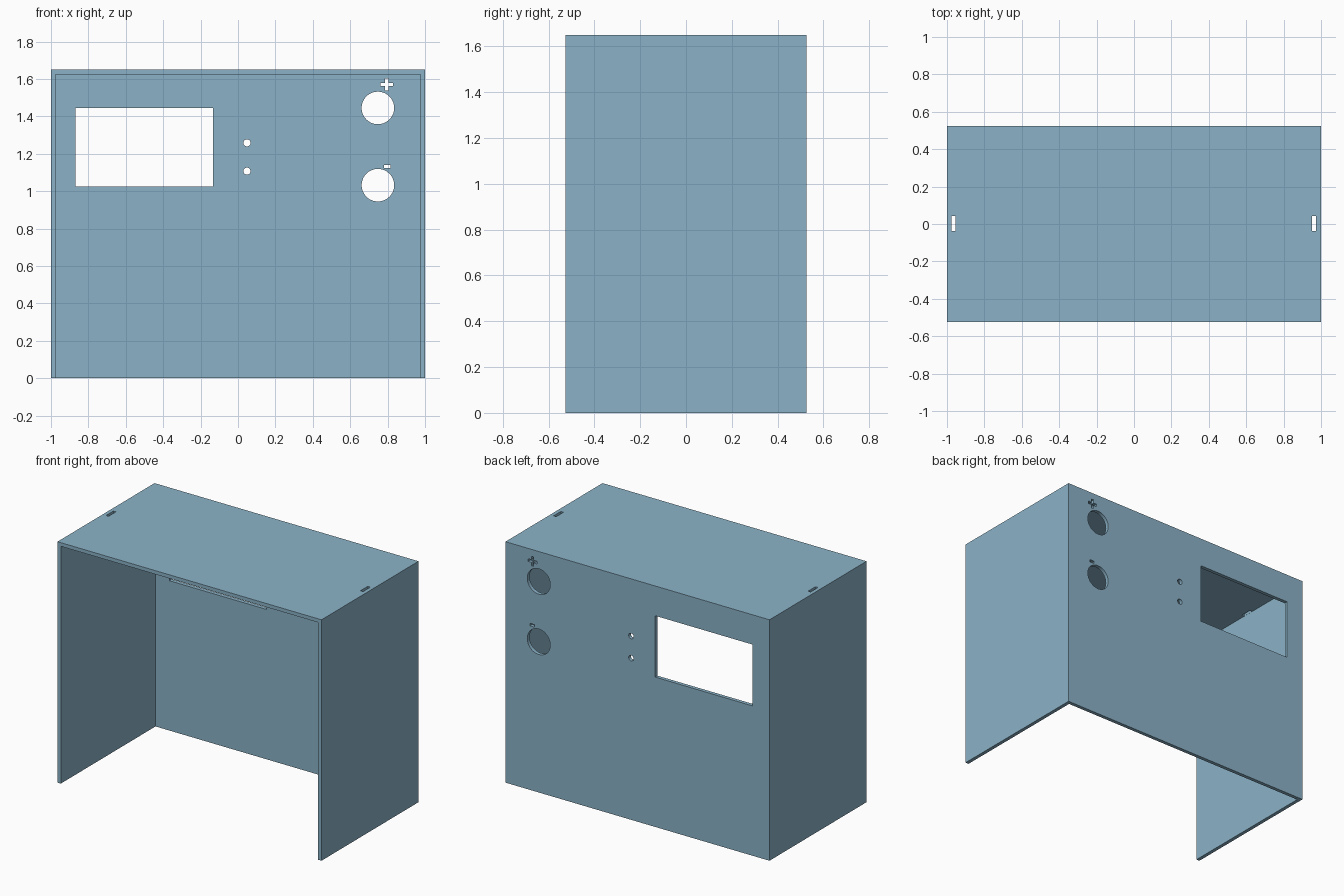
import bpy
import math

if "Cube" in bpy.data.objects:
    bpy.data.objects.remove(bpy.data.objects["Cube"])

W, D, H, T = 2.0, 1.05, 1.65, 0.025      # outer size and wall thickness
BACK = D / 2 - T / 2                     # centre of the rear panel

blue = bpy.data.materials.new("steel blue")
blue.diffuse_color = (0.258, 0.448, 0.575, 1)
blue.use_nodes = True
blue.node_tree.nodes["Principled BSDF"].inputs["Base Color"].default_value = blue.diffuse_color


def box(name, x, y, z):
    """Box from (min, max) pairs."""
    lo, hi = zip(x, y, z)
    bpy.ops.mesh.primitive_cube_add(size=1, location=[(a + b) / 2 for a, b in zip(lo, hi)])
    ob = bpy.context.object
    ob.name = name
    ob.scale = [b - a for a, b in zip(lo, hi)]
    bpy.ops.object.transform_apply(location=True, rotation=True, scale=True)
    return ob


def panel_box(name, cx, cz, w, h):
    return box(name, (cx - w / 2, cx + w / 2), (BACK - 0.05, BACK + 0.05), (cz - h / 2, cz + h / 2))


def panel_hole(name, cx, cz, r, sides):
    bpy.ops.mesh.primitive_cylinder_add(vertices=sides, radius=r, depth=0.1,
                                        location=(cx, BACK, cz), rotation=(math.pi / 2, 0, 0))
    ob = bpy.context.object
    ob.name = name
    bpy.ops.object.transform_apply(location=True, rotation=True, scale=True)
    return ob


# Case: a box hollowed from the front and the bottom
case = box("case", (-W / 2, W / 2), (-D / 2, D / 2), (0, H))
case.data.materials.append(blue)

cutters = [box("hollow", (-W / 2 + T, W / 2 - T), (-D, D / 2 - T), (-0.5, H - T))]

# Display window
cutters.append(panel_box("window_cut", -0.502, 1.236, 0.736, 0.42))

# Indicator light holes and terminal holes
for z in (1.107, 1.258):
    cutters.append(panel_hole("light_cut", 0.048, z, 0.019, 32))
for z in (1.032, 1.445):
    cutters.append(panel_hole("terminal_cut", 0.748, z, 0.087, 64))

# Plus and minus marks
cutters.append(panel_box("plus_bar_cut", 0.795, 1.57, 0.066, 0.018))
cutters.append(panel_box("plus_post_cut", 0.795, 1.57, 0.018, 0.066))
cutters.append(panel_box("minus_cut", 0.798, 1.132, 0.034, 0.017))

# Slots in the top beside each side wall
for x in ((-0.9745, -0.955), (0.953, 0.9735)):
    cutters.append(box("slot_cut", x, (-0.037, 0.043), (H - 0.06, H + 0.05)))

# Cut everything, then drop the cutters
bpy.context.view_layer.objects.active = case
for c in cutters:
    mod = case.modifiers.new(c.name, 'BOOLEAN')
    mod.operation = 'DIFFERENCE'
    mod.solver = 'EXACT'
    mod.object = c
    bpy.ops.object.modifier_apply(modifier=mod.name)
    bpy.data.objects.remove(c, do_unlink=True)

# Smooth the round holes, keep the edges sharp
bpy.ops.object.select_all(action='DESELECT')
case.select_set(True)
bpy.ops.object.shade_smooth_by_angle(angle=math.radians(30))
